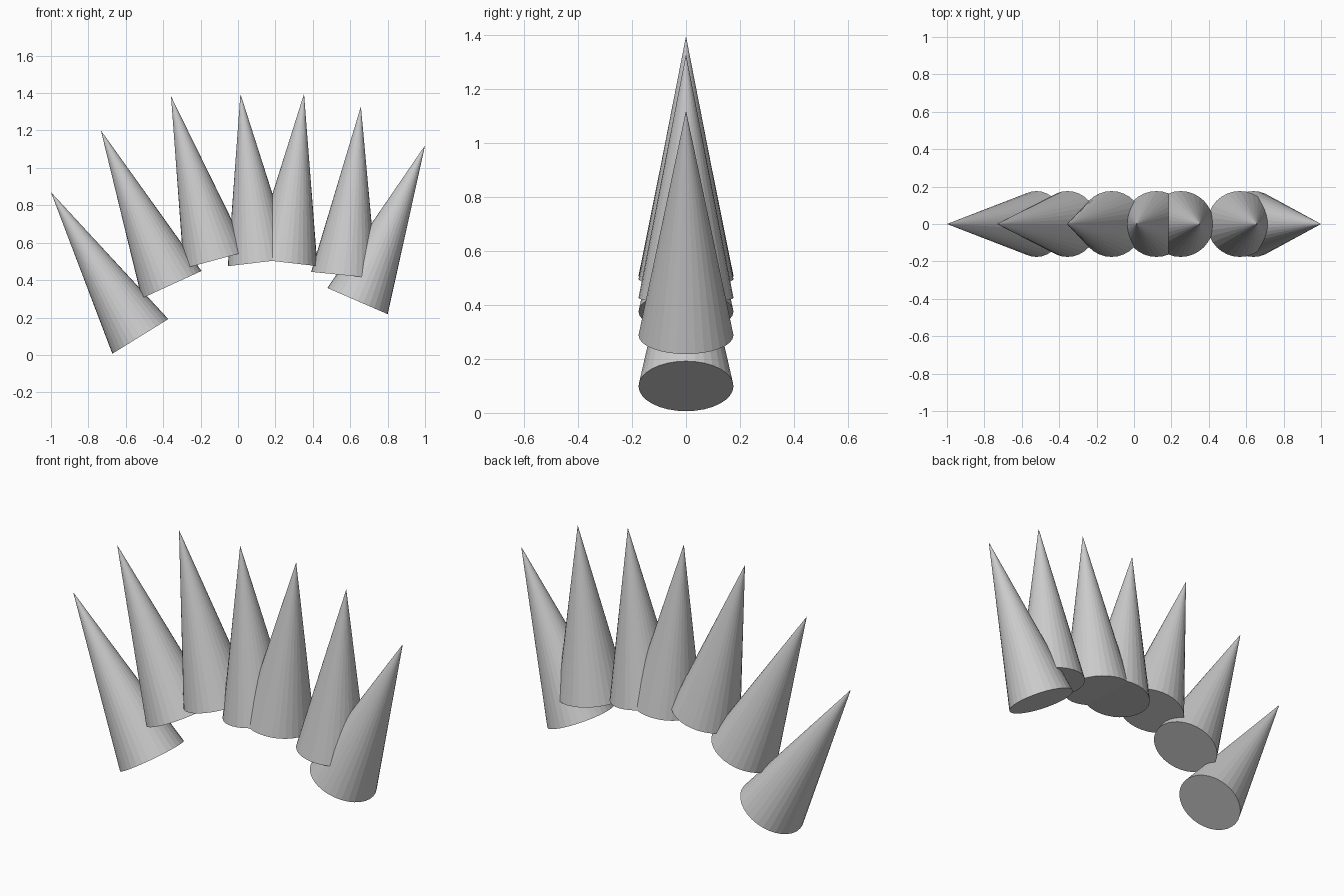
import bpy
from mathutils import Vector

if "Cube" in bpy.data.objects:
    bpy.data.objects.remove(bpy.data.objects["Cube"])

RADIUS, HEIGHT = 0.176, 0.907

# Each spike: tip (x, z) and base centre (x, z), fanned out in the y = 0 plane
SPIKES = [
    ((-1.0, 0.87), (-0.521, 0.097)),
    ((-0.733, 1.20), (-0.356, 0.378)),
    ((-0.358, 1.383), (-0.12, 0.506)),
    ((0.013, 1.396), (0.12, 0.496)),
    ((0.353, 1.396), (0.25, 0.497)),
    ((0.657, 1.329), (0.566, 0.425)),
    ((1.0, 1.12), (0.639, 0.288)),
]


def spike(name, tip, base):
    tip, base = Vector((tip[0], 0, tip[1])), Vector((base[0], 0, base[1]))
    axis = (tip - base).normalized()
    # Lean about y only, so the facets stay aligned
    lean = Vector((0, 0, 1)).rotation_difference(axis)
    bpy.ops.mesh.primitive_cone_add(
        vertices=32, radius1=RADIUS, radius2=0, depth=HEIGHT,
        location=tip - axis * HEIGHT / 2, rotation=lean.to_euler())
    bpy.context.object.name = name


# Row of seven spikes
for i, (tip, base) in enumerate(SPIKES, 1):
    spike(f"spike_{i}", tip, base)
